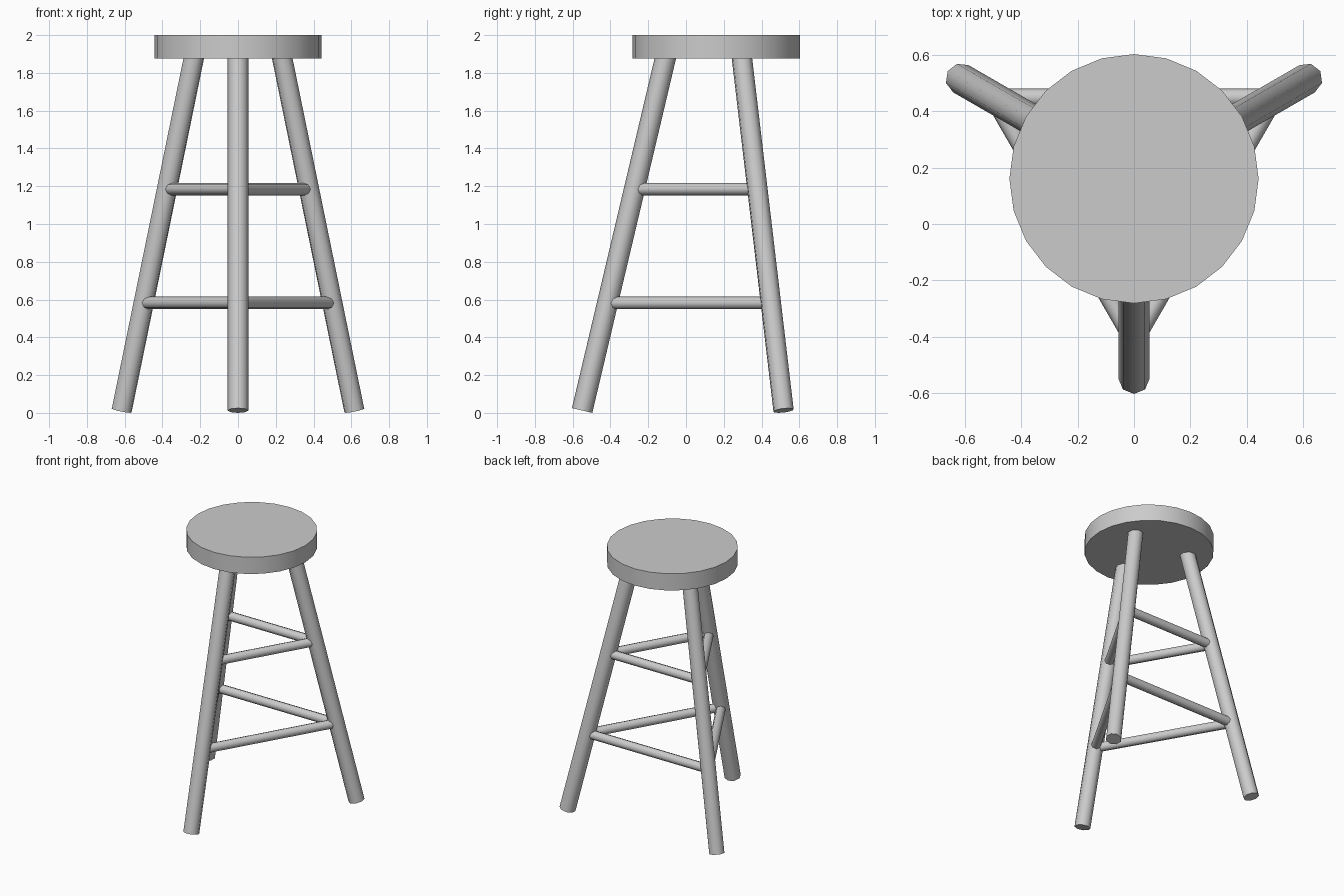
import bpy, bmesh, math
from mathutils import Vector

if "Cube" in bpy.data.objects:
    bpy.data.objects.remove(bpy.data.objects["Cube"])

CENTRE_Y = 0.161      # stool axis
FOOT_Z, FOOT_R = 0.0128, 0.711
TOP_Z, TOP_R = 1.90, 0.265

grey = bpy.data.materials.new("plain grey")
grey.diffuse_color = (0.6, 0.6, 0.6, 1)
grey.use_nodes = True
grey.node_tree.nodes["Principled BSDF"].inputs["Base Color"].default_value = grey.diffuse_color


def rod(name, a, b, radius, sides):
    """Capped cylinder from a to b, smooth sides and sharp rims."""
    axis = (b - a).normalized()
    ref = Vector((1, 0, 0)) if abs(axis.z) > 0.999 else Vector((0, 0, 1))
    u = (ref - axis * ref.dot(axis)).normalized()
    v = axis.cross(u)
    bm = bmesh.new()
    rings = []
    for p in (a, b):
        ring = []
        for i in range(sides):
            t = 2 * math.pi * i / sides
            ring.append(bm.verts.new(p + radius * (u * math.cos(t) + v * math.sin(t))))
        rings.append(ring)
    lo, hi = rings
    for i in range(sides):
        j = (i + 1) % sides
        bm.faces.new((lo[i], lo[j], hi[j], hi[i]))
    bm.faces.new(lo[::-1])
    bm.faces.new(hi)
    mesh = bpy.data.meshes.new(name)
    bm.to_mesh(mesh)
    bm.free()
    mesh.materials.append(grey)
    obj = bpy.data.objects.new(name, mesh)
    bpy.context.collection.objects.link(obj)
    bpy.ops.object.select_all(action='DESELECT')
    obj.select_set(True)
    bpy.context.view_layer.objects.active = obj
    bpy.ops.object.shade_smooth_by_angle(angle=math.radians(60))
    return obj


def leg_point(k, z):
    """Point on the axis of leg k at height z."""
    r = FOOT_R + (TOP_R - FOOT_R) * (z - FOOT_Z) / (TOP_Z - FOOT_Z)
    t = math.radians(-90 + 120 * k)
    return Vector((r * math.cos(t), CENTRE_Y + r * math.sin(t), z))


# Seat
rod("seat", Vector((0, CENTRE_Y, 1.875)), Vector((0, CENTRE_Y, 2.0)), 0.443, 24)

# Splayed legs
for k, side in enumerate(("front", "back_right", "back_left")):
    rod(side + "_leg", leg_point(k, FOOT_Z), leg_point(k, TOP_Z), 0.0555, 8)

# Two triangles of rungs joining the leg axes
for level, z in (("lower", 0.582), ("upper", 1.185)):
    for k, side in enumerate(("right", "back", "left")):
        rod(f"{level}_{side}_rung", leg_point(k, z), leg_point((k + 1) % 3, z), 0.033, 8)
